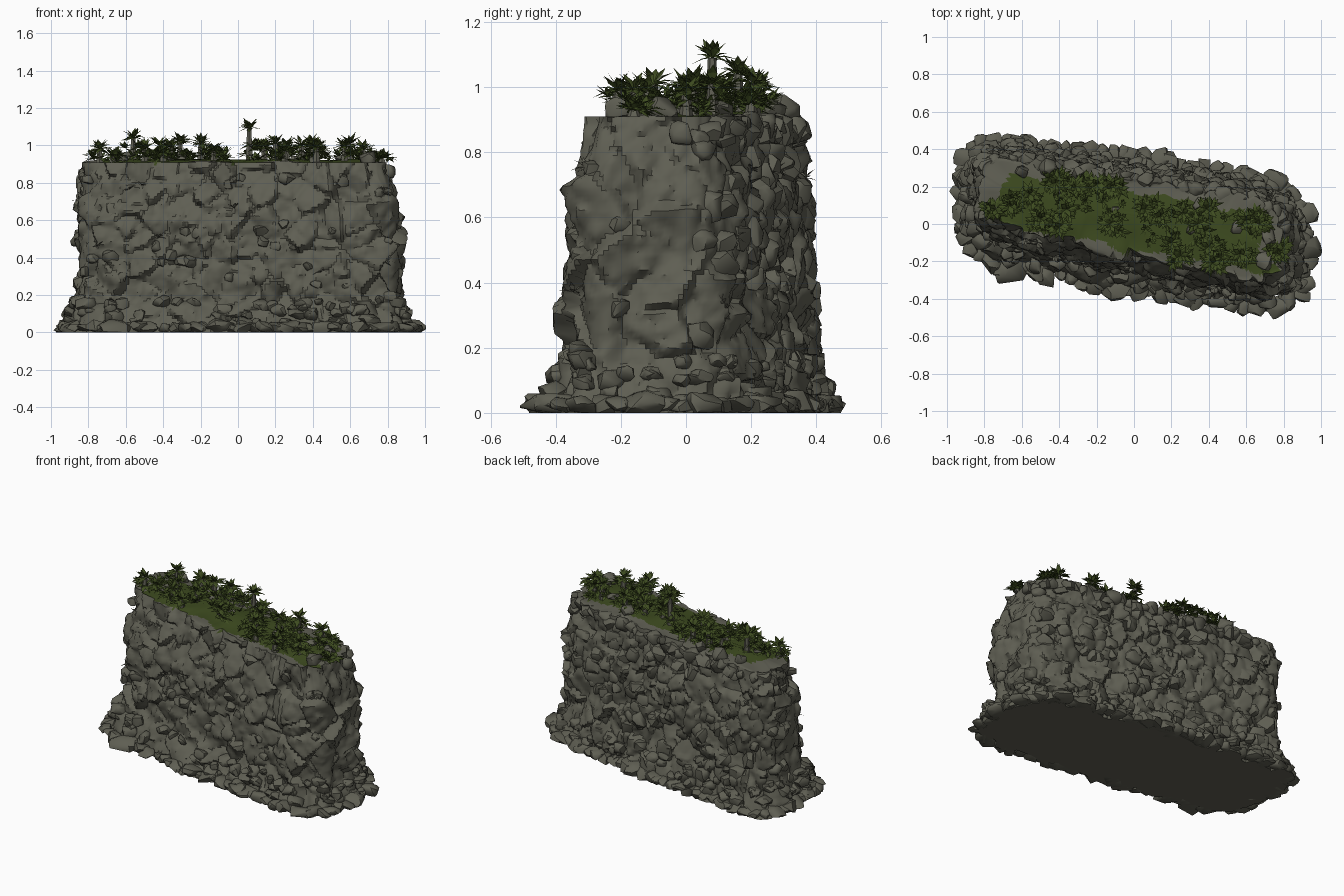
import bpy, bmesh, math, random
from mathutils import Vector, Matrix, noise, kdtree

random.seed(7)
if "Cube" in bpy.data.objects:
    bpy.data.objects.remove(bpy.data.objects["Cube"])


def material(name, colour):
    m = bpy.data.materials.new(name)
    m.use_nodes = True
    m.diffuse_color = (*colour, 1)
    m.node_tree.nodes["Principled BSDF"].inputs["Base Color"].default_value = (*colour, 1)
    return m


stone = material("stone grey", (0.114, 0.113, 0.086))
moss = material("moss green", (0.047, 0.07, 0.014))
leaf = material("leaf green", (0.05, 0.075, 0.015))


def finish(bm, name, mats, angle=None):
    bm.normal_update()
    mesh = bpy.data.meshes.new(name)
    bm.to_mesh(mesh)
    bm.free()
    ob = bpy.data.objects.new(name, mesh)
    bpy.context.collection.objects.link(ob)
    for m in mats:
        mesh.materials.append(m)
    if angle:
        bpy.ops.object.select_all(action="DESELECT")
        ob.select_set(True)
        bpy.context.view_layer.objects.active = ob
        bpy.ops.object.shade_smooth_by_angle(angle=math.radians(angle))


# Slanted rounded outlines, resampled to even spacing
SEG, TOP = 300, 0.91


def outline(a, b, taper, centre, slant, power):
    pts = []
    for i in range(4001):
        c, s = math.cos(i * math.tau / 4000), math.sin(i * math.tau / 4000)
        x = a * math.copysign(abs(c) ** power, c)
        half = (b + taper * x) * math.copysign(abs(s) ** power, s)
        pts.append(Vector((x, centre - slant * x + half, 0)))
    total = sum((q - p).length for p, q in zip(pts, pts[1:]))
    out, run, step = [], 0.0, total / SEG
    for p, q in zip(pts, pts[1:]):
        d = (q - p).length
        while len(out) < SEG and d > 0 and len(out) * step <= run + d:
            out.append(p.lerp(q, (len(out) * step - run) / d))
        run += d
    return out


foot = outline(0.92, 0.35, 0.0, 0.0, 0.145, 0.4)
rim = outline(0.81, 0.21, 0.025, 0.04, 0.19, 0.36)
profile = [(0, 0.95), (0.06, 0.83), (0.18, 0.55), (0.6, 0.42), (0.84, 0.12), (TOP, 0)]


def spread(z):
    for (z0, t0), (z1, t1) in zip(profile, profile[1:]):
        if z <= z1:
            return t0 + (t1 - t0) * (z - z0) / (z1 - z0)
    return 0


def wall_point(i, z, t=None):
    p = rim[i % SEG].lerp(foot[i % SEG], spread(z) if t is None else t)
    return Vector((p.x, p.y, z))


def outward(i):
    d = foot[(i + 3) % SEG] - foot[(i - 3) % SEG]
    return Vector((d.y, -d.x, 0)).normalized()


def facet_field(count, slope, step, groove):
    """Relief of tilted stone facets around random seeds, with grooves between."""
    tree, data = kdtree.KDTree(count), []
    for n in range(count):
        tree.insert(wall_point(random.randrange(SEG), random.uniform(0, TOP)), n)
        data.append((random.uniform(-step, step), Vector([random.uniform(-slope, slope) for _ in range(3)])))
    tree.balance()

    def relief(p):
        (c, n, near), (_, _, far) = tree.find_n(p + noise.noise_vector(p * 12) * 0.012, 2)
        height, tilt = data[n]
        gap = min(1, (far - near) / 0.025)
        return (height + tilt.dot(p - c)) * (0.4 + 0.6 * gap) - groove * (1 - gap)
    return relief


big = facet_field(260, 0.35, 0.016, 0.016)
small = facet_field(1100, 0.3, 0.006, 0.006)

# Cliff body with a mossy top
bm = bmesh.new()
rings, LAYERS = [], 60
for k in range(LAYERS + 1):
    z = TOP * k / LAYERS
    ring = []
    for i in range(SEG):
        p = wall_point(i, z)
        p += outward(i) * (big(p) + small(p) + noise.noise(p * 4) * 0.025)
        if 0 < k < LAYERS:
            p.z += noise.noise(p * 14) * 0.008
        ring.append(bm.verts.new(p))
    rings.append(ring)
bm.faces.new(list(reversed(rings[0])))
for f in (0.96, 0.9, 0.83, 0.76, 0.69, 0.6, 0.5, 0.38, 0.25, 0.12):
    ring = []
    for i in range(SEG):
        e = rings[LAYERS][i].co
        x = rim[i].x * 0.8
        p = Vector((x, 0.04 - 0.19 * x, TOP)).lerp(e, f)
        p.z = TOP + noise.noise(p * 8) * 0.012 + (1 - f) * 0.015
        ring.append(bm.verts.new(p))
    rings.append(ring)
for lower, upper in zip(rings, rings[1:]):
    for i in range(SEG):
        j = (i + 1) % SEG
        bm.faces.new((lower[i], lower[j], upper[j], upper[i]))
bm.faces.new(rings[-1])
bm.normal_update()
for f in bm.faces:
    c = f.calc_center_median()
    across = abs(c.y - 0.015 + 0.17 * c.x) / 0.16
    edge = noise.noise(c * 7) * 0.25
    if c.z > TOP - 0.02 and f.normal.z > 0.6 and max(across, abs(c.x) / 0.78) < 0.95 + edge:
        f.material_index = 1
finish(bm, "cliff_body", [stone, moss], 40)


# Loose angular stones
def add_rock(bm, centre, size, flat=0.7):
    turn = Matrix.Rotation(random.uniform(0, math.tau), 3, "Z") @ Matrix.Rotation(random.uniform(-0.4, 0.4), 3, "X")
    scale = Vector((random.uniform(0.8, 1.3), random.uniform(0.7, 1.1), flat * random.uniform(0.8, 1.2))) * size
    verts = []
    for _ in range(24):
        v = Vector([random.gauss(0, 1) for _ in range(3)])
        v /= sum(abs(n) ** 4 for n in v) ** 0.25
        p = centre + turn @ Vector([a * b for a, b in zip(v, scale)])
        p.z = max(p.z, 0)
        verts.append(bm.verts.new(p))
    res = bmesh.ops.convex_hull(bm, input=verts)
    loose = [g for g in res["geom_interior"] + res["geom_unused"] if isinstance(g, bmesh.types.BMVert)]
    bmesh.ops.delete(bm, geom=list(set(loose)), context="VERTS")


bm = bmesh.new()
for i in range(0, SEG, 4):
    add_rock(bm, wall_point(i, 0.025, random.uniform(0.85, 1.1)), random.uniform(0.04, 0.07), 0.55)
for _ in range(130):
    z = random.uniform(0.03, 0.17)
    add_rock(bm, wall_point(random.randrange(SEG), z), random.uniform(0.025, 0.05))
finish(bm, "foot_rocks", [stone], 40)

# Stones bulging from the wall, larger and denser at the back
bm = bmesh.new()
for n in range(120):
    back = n % 3 > 0
    i = random.randrange(8, SEG // 2) if back else random.randrange(SEG // 2, SEG)
    size = random.uniform(0.035, 0.06) if back else random.uniform(0.025, 0.04)
    add_rock(bm, wall_point(i, random.uniform(0.15, 0.83)) - outward(i) * size * 0.45, size, 0.9)
finish(bm, "wall_rocks", [stone], 40)

# Boulders along the back rim and pebbles in the moss
bm = bmesh.new()
for i in range(8, SEG // 2 - 4, 4):
    p = wall_point(i, random.uniform(0.84, 0.89), random.uniform(0.0, 0.15))
    add_rock(bm, p - outward(i) * 0.015, random.uniform(0.03, 0.05), 0.8)
for x, y in ((-0.46, 0.3), (-0.3, 0.27), (-0.6, 0.28), (0.72, -0.07), (0.7, -0.2), (0.36, 0.1)):
    add_rock(bm, Vector((x, y, 0.93)), random.uniform(0.035, 0.05), 0.9)
for x in (-0.62, -0.4, -0.3, -0.1, 0.08, 0.3, 0.55):
    add_rock(bm, Vector((x, random.uniform(-0.1, 0.14) - 0.16 * x, 0.925)), random.uniform(0.02, 0.035))
finish(bm, "rim_rocks", [stone], 40)


# Plants: rosettes of folded, drooping blades
def add_rosette(bm, centre, length, count):
    for n in range(count):
        turn = n * 2.4 + random.uniform(-0.3, 0.3)
        lift = random.uniform(-0.3, 1.15)
        out = Vector((math.cos(turn), math.sin(turn), 0))
        side = Vector((-out.y, out.x, 0)) * length * random.uniform(0.15, 0.22)
        size = length * random.uniform(0.75, 1.15)
        ray = out * math.cos(lift) + Vector((0, 0, math.sin(lift)))
        mid = centre + ray * size * 0.45
        tip = centre + ray * size - Vector((0, 0, size * 0.15))
        fold = Vector((0, 0, size * 0.05))
        b, l, r, m, t = [bm.verts.new(p) for p in (centre, mid + side, mid - side, mid + fold, tip)]
        for tri in ((b, m, l), (b, r, m), (l, m, t), (m, r, t)):
            bm.faces.new(tri)


def add_stem(bm, centre, height):
    where = Matrix.Translation(centre + Vector((0, 0, height / 2)))
    bmesh.ops.create_cone(bm, cap_ends=True, segments=6, radius1=0.022, radius2=0.013, depth=height, matrix=where)


# x, y, crown height of each clump
clumps = [(-0.74, 0.08, 0.07), (-0.67, 0.1, 0.03), (-0.56, 0.16, 0.13), (-0.5, 0.03, 0.07),
          (-0.42, 0.22, 0.09), (-0.36, 0.08, 0.08), (-0.31, 0.2, 0.11), (-0.2, 0.21, 0.1),
          (-0.12, 0.2, 0.05), (-0.4, -0.02, 0.05), (-0.13, 0.0, 0.06), (0.06, 0.08, 0.18),
          (0.14, 0.04, 0.08), (0.2, -0.1, 0.1), (0.26, 0.06, 0.08), (0.34, 0.0, 0.09),
          (0.39, 0.08, 0.1), (0.4, -0.12, 0.08), (0.25, -0.17, 0.06), (0.42, -0.21, 0.08),
          (0.57, -0.16, 0.08), (0.6, 0.02, 0.1), (0.67, 0.0, 0.07), (0.77, -0.16, 0.02)]
leaves, stems = bmesh.new(), bmesh.new()
for x, y, h in clumps:
    root = Vector((x, y, TOP))
    add_stem(stems, root, h)
    add_rosette(leaves, root + Vector((0, 0, h)), 0.075, 24)
    for _ in range(4):
        shift = Vector((random.uniform(-0.05, 0.05), random.uniform(-0.04, 0.04), 0.015 + h * random.uniform(0, 0.6)))
        add_rosette(leaves, root + shift, random.uniform(0.05, 0.07), 12)
# Low ground cover between the clumps
for _ in range(24):
    x = random.uniform(-0.7, 0.72)
    root = Vector((x, random.uniform(-0.1, 0.12) - 0.17 * x, TOP + 0.01))
    add_rosette(leaves, root, random.uniform(0.04, 0.06), 9)
finish(leaves, "plant_leaves", [leaf])
finish(stems, "plant_stems", [stone], 40)

# Small dry tufts growing out of the wall cracks
bm = bmesh.new()
for _ in range(14):
    i = random.randrange(SEG)
    add_rosette(bm, wall_point(i, random.uniform(0.25, 0.8)), 0.045, 8)
finish(bm, "wall_tufts", [stone])
